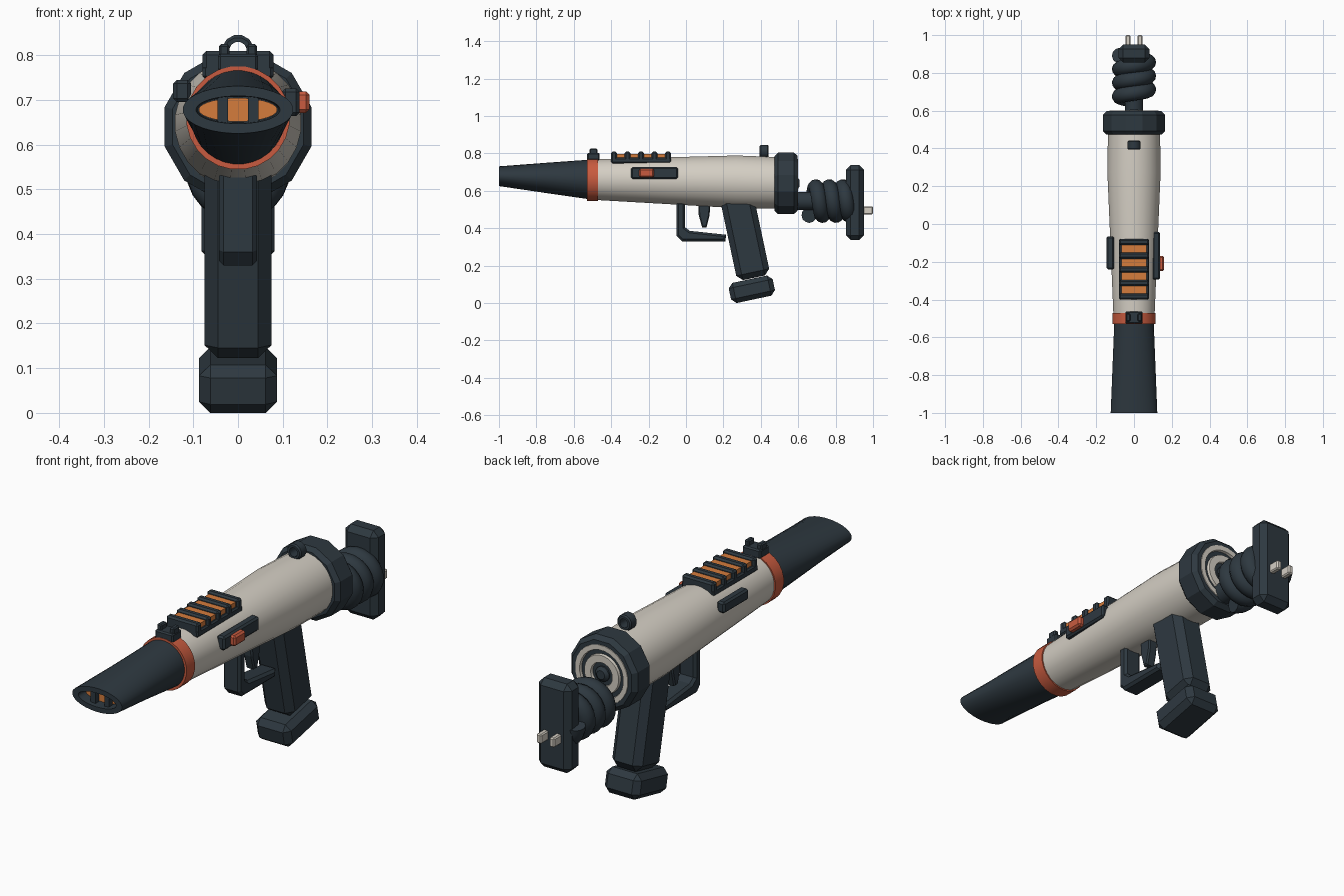
import bpy, bmesh
from math import sin, cos, pi, radians
from mathutils import Matrix, Vector

cube = bpy.data.objects.get("Cube")
if cube:
    bpy.data.objects.remove(cube, do_unlink=True)


def material(name, rgb):
    m = bpy.data.materials.new(name)
    m.use_nodes = True
    m.diffuse_color = (*rgb, 1)
    m.node_tree.nodes["Principled BSDF"].inputs["Base Color"].default_value = (*rgb, 1)
    return m


DARK = material("dark slate", (0.027, 0.04, 0.051))
CREAM = material("warm cream", (0.66, 0.62, 0.55))
RED = material("red orange", (0.58, 0.105, 0.05))
ORANGE = material("amber orange", (0.66, 0.2, 0.045))


def finish(name, bm, mat, smooth=None):
    bmesh.ops.recalc_face_normals(bm, faces=bm.faces)
    mesh = bpy.data.meshes.new(name)
    bm.to_mesh(mesh)
    bm.free()
    mesh.materials.append(mat)
    if smooth:
        mesh.polygons.foreach_set("use_smooth", [True] * len(mesh.polygons))
        mesh.set_sharp_from_angle(angle=radians(smooth))
    obj = bpy.data.objects.new(name, mesh)
    bpy.context.collection.objects.link(obj)
    return obj


def loft(name, rings, mat, n=24, smooth=35, closed=False):
    """Skin elliptical rings (y, centre z, half width, half height) along y."""
    bm = bmesh.new()
    angles = [2 * pi * (i + 0.5) / n for i in range(n)]
    loops = [[bm.verts.new((rx * cos(a), y, cz + rz * sin(a))) for a in angles]
             for y, cz, rx, rz in rings]
    pairs = list(zip(loops, loops[1:]))
    if closed:
        pairs.append((loops[-1], loops[0]))
    else:
        bm.faces.new(loops[0])
        bm.faces.new(loops[-1])
    for a, b in pairs:
        for i in range(n):
            j = (i + 1) % n
            bm.faces.new((a[i], a[j], b[j], b[i]))
    return finish(name, bm, mat, smooth)


def lathe(name, cz, profile, mat, **kw):
    return loft(name, [(y, cz, r, r) for y, r in profile], mat, **kw)


def box(name, centre, size, mat, bevel=0.0, tilt=0.0):
    bm = bmesh.new()
    bmesh.ops.create_cube(bm, size=1, matrix=Matrix.Diagonal((*size, 1)))
    if bevel:
        bmesh.ops.bevel(bm, geom=bm.edges[:], offset=bevel, segments=1, affect='EDGES')
    bm.transform(Matrix.Translation(centre) @ Matrix.Rotation(radians(tilt), 4, 'X'))
    return finish(name, bm, mat)


def side_prism(name, outline, half, mat, bevel):
    """Extrude a (y, z) outline to both sides and chamfer its rims."""
    bm = bmesh.new()
    face = bm.faces.new([bm.verts.new((-half, y, z)) for y, z in outline])
    new = bmesh.ops.extrude_face_region(bm, geom=[face])["geom"]
    bmesh.ops.translate(bm, vec=(2 * half, 0, 0),
                        verts=[v for v in new if isinstance(v, bmesh.types.BMVert)])
    rims = [e for e in bm.edges if abs(e.verts[0].co.x - e.verts[1].co.x) < 1e-5]
    bmesh.ops.bevel(bm, geom=rims, offset=bevel, segments=1, affect='EDGES')
    return finish(name, bm, mat)


# Barrel body and collars
loft("body", [(-0.48, 0.66, 0.11, 0.11), (-0.1, 0.654, 0.126, 0.126),
              (0.27, 0.648, 0.142, 0.142), (0.58, 0.64, 0.138, 0.138)], CREAM)
lathe("front_collar", 0.66, [(-0.53, 0.1), (-0.53, 0.116), (-0.47, 0.116), (-0.47, 0.1)], RED)
lathe("rear_collar", 0.64, [(0.474, 0.13), (0.474, 0.152), (0.492, 0.17), (0.577, 0.17),
                            (0.597, 0.152), (0.597, 0.13), (0.58, 0.128)], DARK, n=12, smooth=None)

# Flattened hollow nozzle with a glowing slot behind two bars
loft("nozzle", [(-0.5, 0.66, 0.104, 0.108), (-0.75, 0.669, 0.114, 0.081),
                (-1, 0.678, 0.124, 0.053), (-1, 0.678, 0.094, 0.031),
                (-0.94, 0.678, 0.09, 0.029)], DARK, n=32)
loft("nozzle_glow", [(-0.955, 0.678, 0.088, 0.0265), (-0.947, 0.678, 0.088, 0.0265)], ORANGE, n=32)
for s, side in ((-1, "right"), (1, "left")):
    box("nozzle_bar_" + side, (s * 0.034, -0.965, 0.678), (0.024, 0.03, 0.06), DARK)

# Rear intake with raised rings
lathe("intake_back", 0.64, [(0.57, 0.135), (0.588, 0.135)], DARK)
for name, inner, outer in (("outer", 0.105, 0.135), ("inner", 0.05, 0.09)):
    lathe("intake_ring_" + name, 0.64, [(0.58, outer), (0.6, outer - 0.004),
                                        (0.6, inner + 0.004), (0.58, inner)], CREAM, closed=True)
lathe("intake_hub", 0.64, [(0.58, 0.034), (0.595, 0.034), (0.606, 0.02)], DARK, n=12)

# Sights
box("front_sight_base", (0, -0.495, 0.783), (0.09, 0.066, 0.04), DARK, 0.006)
for s, side in ((-1, "right"), (1, "left")):
    box("front_sight_post_" + side, (s * 0.031, -0.495, 0.807), (0.024, 0.042, 0.036), DARK, 0.005)
lathe("rear_sight_ring", 0.81, [(0.394, 0.03), (0.4, 0.036), (0.436, 0.036), (0.442, 0.03),
                                (0.442, 0.02), (0.394, 0.02)], DARK, n=12, closed=True)

# Top vent rail: amber core under dark slats
box("rail_base", (0, -0.24, 0.762), (0.158, 0.32, 0.03), DARK, 0.006)
box("rail_core", (0, -0.24, 0.781), (0.134, 0.29, 0.034), ORANGE)
for i in range(5):
    box(f"rail_slat_{i + 1}", (0, -0.384 + i * 0.072, 0.782), (0.158, 0.032, 0.054), DARK, 0.008)

# Side switch panel and opposite plate
box("switch_panel", (0.118, -0.168, 0.695), (0.04, 0.252, 0.062), DARK, 0.008)
box("switch_slider", (0.142, -0.21, 0.695), (0.036, 0.08, 0.048), RED, 0.008)
box("side_plate", (-0.125, -0.153, 0.72), (0.04, 0.176, 0.05), DARK, 0.008)

# Tilted grip, guard and trigger
box("grip", (0, 0.316, 0.355), (0.15, 0.18, 0.45), DARK, 0.03, 12)
box("grip_cap", (0, 0.352, 0.0735), (0.174, 0.24, 0.11), DARK, 0.025, 12)
side_prism("trigger_guard", [(-0.05, 0.54), (-0.05, 0.36), (-0.022, 0.33), (0.21, 0.33),
                             (0.215, 0.365), (0.02, 0.386), (-0.005, 0.405), (-0.005, 0.54)],
           0.043, DARK, 0.011)
side_prism("trigger", [(0.066, 0.525), (0.13, 0.525), (0.126, 0.47), (0.11, 0.405),
                       (0.086, 0.405), (0.068, 0.47)], 0.022, DARK, 0.006)

# Coiled cord
lathe("cord_root", 0.545, [(0.575, 0.049), (0.68, 0.049)], DARK, n=16)
curve = bpy.data.curves.new("cord_path", 'CURVE')
curve.dimensions = '3D'
curve.bevel_depth = 0.041
curve.bevel_resolution = 4
curve.use_fill_caps = True
spline = curve.splines.new('POLY')
steps, turns, pitch = 78, 3.25, 0.072
spline.points.add(steps)
for i, p in enumerate(spline.points):
    t = turns * i / steps
    a = 2 * pi * t - pi
    p.co = (0.076 * sin(a), 0.658 + pitch * t, 0.545 + 0.076 * cos(a), 1)
path = bpy.data.objects.new("cord_path", curve)
bpy.context.collection.objects.link(path)
bpy.context.view_layer.update()
coil = bpy.data.meshes.new_from_object(path.evaluated_get(bpy.context.evaluated_depsgraph_get()))
bpy.data.objects.remove(path, do_unlink=True)
bm = bmesh.new()
bm.from_mesh(coil)
bpy.data.meshes.remove(coil)
finish("cord_coil", bm, DARK, 50)

# Plug with two prongs
box("plug", (0, 0.903, 0.537), (0.164, 0.096, 0.4), DARK, 0.025)
for s, side in ((-1, "right"), (1, "left")):
    box("plug_prong_" + side, (s * 0.032, 0.965, 0.495), (0.025, 0.07, 0.042), CREAM, 0.005)
